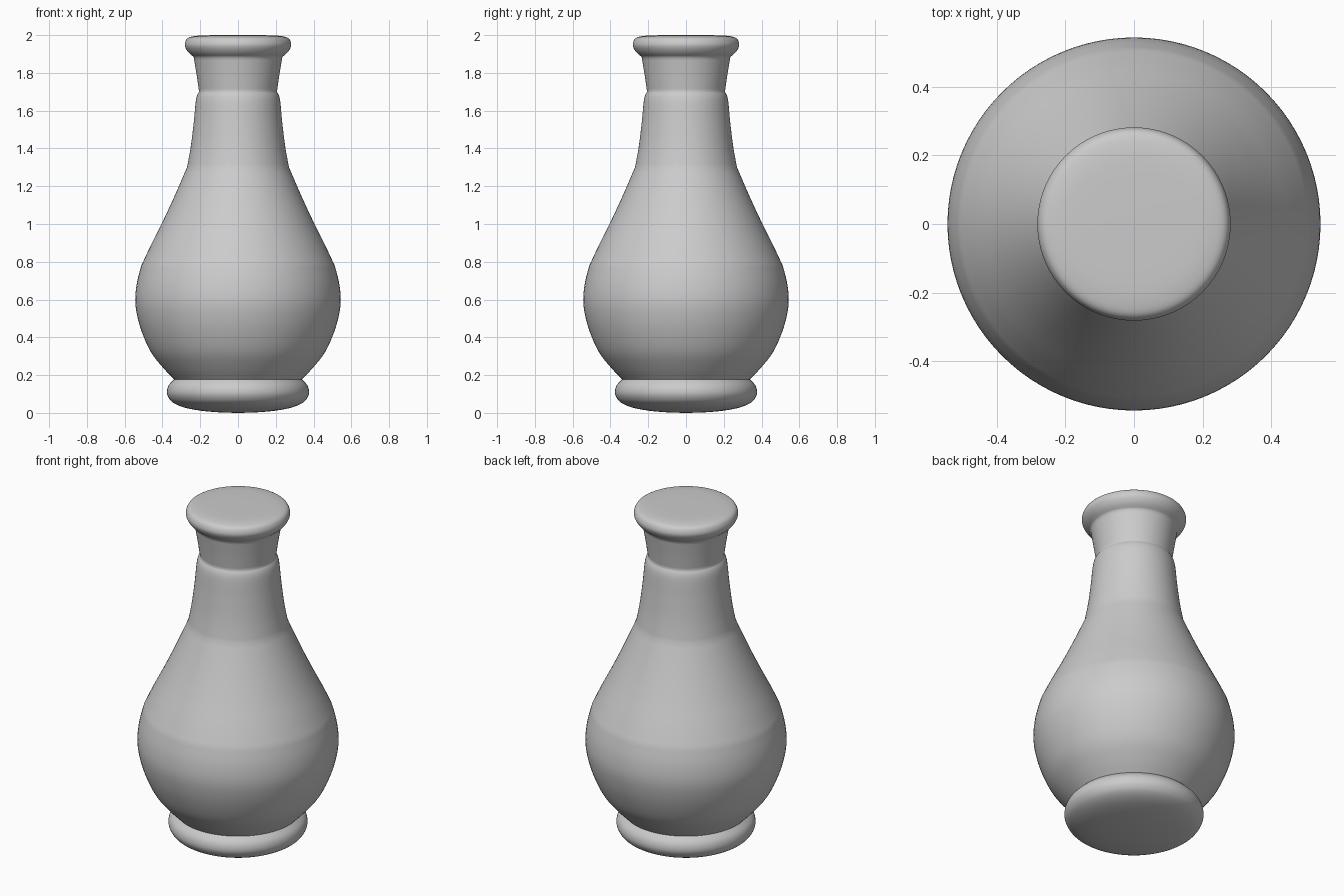
import bpy, bmesh, math

if "Cube" in bpy.data.objects:
    bpy.data.objects.remove(bpy.data.objects["Cube"])

SEGMENTS = 96

# Profile sections (radius, height); creases fall where sections meet
foot = [(0, 0), (0.1, 0.003), (0.2, 0.012), (0.29, 0.03), (0.345, 0.055), (0.37, 0.085),
        (0.376, 0.115), (0.366, 0.148), (0.338, 0.178)]
belly = [(0.338, 0.178), (0.395, 0.237), (0.46, 0.32), (0.508, 0.425), (0.535, 0.52),
         (0.544, 0.6), (0.535, 0.69), (0.512, 0.78)]
shoulder = [(0.512, 0.78), (0.465, 0.88), (0.405, 1.0), (0.335, 1.15), (0.27, 1.3)]
neck = [(0.27, 1.3), (0.25, 1.41), (0.234, 1.54), (0.222, 1.66), (0.206, 1.7)]
collar = [(0.206, 1.7), (0.219, 1.79), (0.235, 1.885)]
lip = [(0.235, 1.885), (0.262, 1.908), (0.279, 1.935), (0.281, 1.958), (0.268, 1.983),
       (0.235, 1.994), (0.17, 1.999), (0, 2.0)]


def smooth_section(pts, steps=4):
    """Catmull-Rom curve through the points, without the last one."""
    ext = [pts[0]] + pts + [pts[-1]]
    out = []
    for i in range(1, len(pts)):
        p0, p1, p2, p3 = ext[i - 1:i + 3]
        for s in range(steps):
            t = s / steps
            out.append(tuple(
                0.5 * (2 * b + (c - a) * t + (2 * a - 5 * b + 4 * c - d) * t ** 2
                       + (3 * b - a - 3 * c + d) * t ** 3)
                for a, b, c, d in zip(p0, p1, p2, p3)))
    return out


def lathe(name, profile):
    """Revolve a profile around the z axis."""
    bm = bmesh.new()
    rings = []
    for r, z in profile:
        if r < 1e-6:
            rings.append([bm.verts.new((0, 0, z))] * SEGMENTS)
        else:
            rings.append([bm.verts.new((r * math.cos(2 * math.pi * k / SEGMENTS),
                                        r * math.sin(2 * math.pi * k / SEGMENTS), z))
                          for k in range(SEGMENTS)])
    for low, high in zip(rings, rings[1:]):
        for k in range(SEGMENTS):
            n = (k + 1) % SEGMENTS
            corners = list(dict.fromkeys([low[k], low[n], high[n], high[k]]))
            bm.faces.new(corners)
    bmesh.ops.recalc_face_normals(bm, faces=bm.faces)
    mesh = bpy.data.meshes.new(name)
    bm.to_mesh(mesh)
    bm.free()
    obj = bpy.data.objects.new(name, mesh)
    bpy.context.collection.objects.link(obj)
    return obj


# Vase turned as one continuous closed surface
profile = []
for section in (foot, belly, shoulder, neck, collar, lip):
    profile += smooth_section(section)
profile.append(lip[-1])
vase = lathe("vase", profile)

bpy.context.view_layer.objects.active = vase
vase.select_set(True)
bpy.ops.object.shade_smooth_by_angle(angle=math.radians(50))
